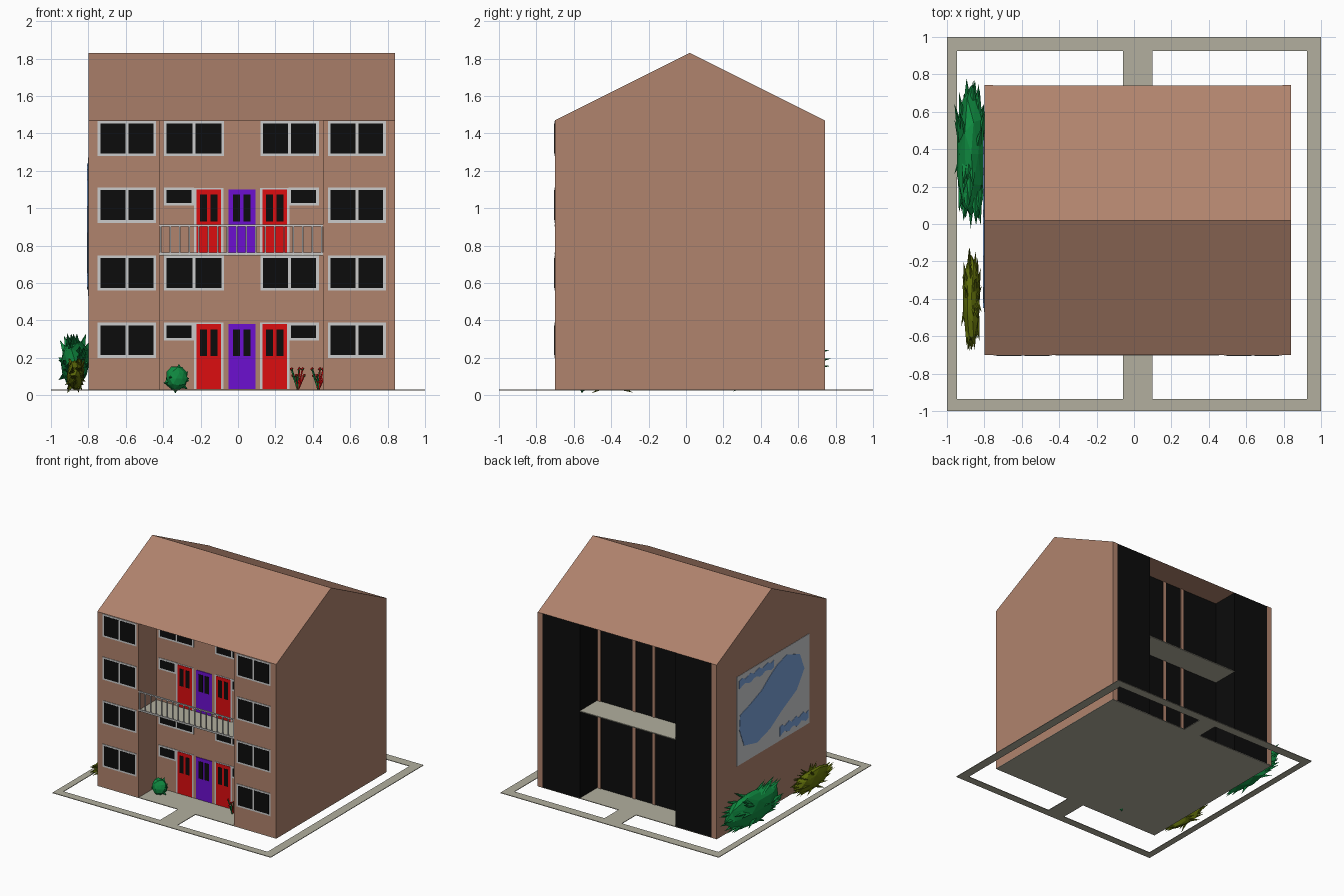
import bpy, bmesh, math, random
from mathutils import Vector, Matrix

if "Cube" in bpy.data.objects:
    bpy.data.objects.remove(bpy.data.objects["Cube"])

def mat(name, r, g, b):
    m = bpy.data.materials.new(name)
    m.diffuse_color = (r, g, b, 1)
    m.use_nodes = True
    m.node_tree.nodes["Principled BSDF"].inputs["Base Color"].default_value = m.diffuse_color
    return m

BRICK = mat("brick brown", .434, .227, .153)
PAVE = mat("paving grey", .445, .429, .342)
RED = mat("door red", .72, .004, .005)
PURPLE = mat("door purple", .15, .005, .63)
FRAME = mat("frame grey", .6, .6, .6)
BLACK = mat("glass black", .0035, .0035, .0035)
GREEN = mat("leaf green", .005, .27, .055)
OLIVE = mat("olive green", .12, .16, .003)
PANEL = mat("mural grey", .62, .63, .65)
BLUE = mat("mural blue", .2, .37, .7)

def finish(name, bm, *mats):
    me = bpy.data.meshes.new(name)
    bm.normal_update()
    bm.to_mesh(me)
    bm.free()
    for m in mats:
        me.materials.append(m)
    ob = bpy.data.objects.new(name, me)
    bpy.context.collection.objects.link(ob)
    return ob

def add_box(bm, x0, x1, y0, y1, z0, z1, mi=0):
    m = Matrix.Translation(((x0+x1)/2, (y0+y1)/2, (z0+z1)/2)) @ Matrix.Diagonal((x1-x0, y1-y0, z1-z0, 1))
    vs = bmesh.ops.create_cube(bm, size=1, matrix=m)["verts"]
    for f in {f for v in vs for f in v.link_faces}:
        f.material_index = mi

def boxes(name, mats, *dims):
    bm = bmesh.new()
    for d in dims:
        add_box(bm, *d)
    return finish(name, bm, *mats)

def prism(bm, pts, direction):
    """Extrude a closed outline along a direction."""
    f = bm.faces.new([bm.verts.new(p) for p in pts])
    r = bmesh.ops.extrude_face_region(bm, geom=[f])
    bmesh.ops.translate(bm, vec=direction, verts=[g for g in r["geom"] if isinstance(g, bmesh.types.BMVert)])
    bmesh.ops.recalc_face_normals(bm, faces=bm.faces)

X0, X1, Y0, Y1 = -.8, .84, -.7, .74
RX0, RX1, FY, BY = -.42, .455, -.47, .51      # recesses, front and back
G, EAVE, RIDGE = .03, 1.47, 1.83

# main block with front and back recesses; the rear faces are dark
bm = bmesh.new()
prism(bm, [(x, y, G) for x, y in [
    (X0, Y0), (RX0, Y0), (RX0, FY), (RX1, FY), (RX1, Y0), (X1, Y0),
    (X1, Y1), (RX1, Y1), (RX1, BY), (RX0, BY), (RX0, Y1), (X0, Y1)]], (0, 0, EAVE-G))
bm.normal_update()
for f in bm.faces:
    c = f.calc_center_median()
    if c.y > .4 and X0 + .1 < c.x < X1 - .1 and abs(f.normal.z) < .5:
        f.material_index = 1
finish("apartment_block", bm, BRICK, BLACK)

# gable roof
bm = bmesh.new()
prism(bm, [(X0, Y0, EAVE), (X0, Y1, EAVE), (X0, .02, RIDGE)], (X1-X0, 0, 0))
finish("gable_roof", bm, BRICK)

# brick wall ends showing on the rear
boxes("rear_wall_ends", [BRICK],
      (X0, X0+.045, Y1-.01, Y1+.002, G, EAVE), (X1-.045, X1, Y1-.01, Y1+.002, G, EAVE),
      *[(x-.013, x+.013, BY-.01, BY+.006, G, EAVE) for x in (.435, .115, -.065)])

# paving: ground slab, perimeter path and entrance paths
T0, T1 = G-.004, G+.001
boxes("paving", [PAVE],
      (X0, X1, Y0, Y1, T0, T1),
      (-1, 1, -1, -.935, T0, T1), (-1, 1, .925, 1, T0, T1),
      (-1, -.945, -.935, .925, T0, T1), (.925, 1, -.935, .925, T0, T1),
      (-.06, .1, -.935, Y0, T0, T1), (-.06, .1, Y1, .925, T0, T1))

# balcony slabs
boxes("balcony_floors", [PAVE],
      (RX0, RX1, Y0, FY, .747, .754), (RX0, RX1, BY, Y1, .747, .754))

# balcony railing
N = 17
rail = [(RX0, RX1, -.702, -.692, z-.005, z+.005) for z in (.757, .908)]
for i in range(N+1):
    x = RX0 + .006 + (RX1-RX0-.012)*i/N
    rail.append((x-.004, x+.004, -.701, -.693, .75, .91))
boxes("balcony_railing", [FRAME], *rail)

# windows: frame plate with inset panes
def window(name, x0, x1, z0, z1, y, panes):
    parts = [(x0, x1, y-.004, y+.002, z0, z1, 0)]
    w = (x1-x0-.012)/panes
    for i in range(panes):
        a = x0+.006+w*i
        parts.append((a+.008, a+w-.008, y-.006, y, z0+.014, z1-.014, 1))
    boxes(name, [FRAME, BLACK], *parts)

for fl, (z0, z1) in enumerate([(.2, .388), (.56, .748), (.922, 1.11), (1.278, 1.466)]):
    for side, (a, b) in {"left": (-.75, -.438), "right": (.48, .79)}.items():
        window(f"{side}_wing_window_{fl+1}", a, b, z0, z1, Y0, 2)
    for side, (a, b, sa, sb) in {"left": (-.395, -.075, -.395, -.235), "right": (.12, .432, .27, .432)}.items():
        if fl % 2:
            window(f"{side}_recess_window_{fl+1}", a, b, z0, z1, FY, 2)
        else:
            window(f"{side}_small_window_{fl+1}", sa, sb, z1-.095, z1, FY, 1)

# doors with twin glass panes
def door(name, x0, x1, z0, z1, m, framed):
    y, c = FY, (x0+x1)/2
    parts = [(x0, x1, y-.006, y, z0, z1, 0)]
    if framed:
        parts.append((x0-.012, x1+.012, y-.003, y, z0, z1+.008, 1))
    for s in (-1, 1):
        parts.append((c+s*.028-.019, c+s*.028+.019, y-.008, y, z1-.17, z1-.028, 2))
    boxes(name, [m, FRAME, BLACK], *parts)

for fl, (z0, z1) in {"ground": (.034, .38), "upper": (.754, 1.1)}.items():
    door(f"{fl}_left_door", -.223, -.09, z0, z1, RED, True)
    door(f"{fl}_right_door", .13, .263, z0, z1, RED, True)
    door(f"{fl}_stair_door", -.052, .093, z0, z1, PURPLE, False)

# mural on the left wall: panel, large diagonal shape and two ragged bands
boxes("mural_panel", [PANEL], (X0-.003, X0, -.47, .48, .53, 1.27))
def mural_shape(name, yz):
    bm = bmesh.new()
    prism(bm, [(X0-.006, y, z) for y, z in yz], (.004, 0, 0))
    finish(name, bm, BLUE)

mural_shape("mural_diagonal", [
    (.44, .94), (.31, .98), (.155, 1.04), (.06, 1.11), (-.04, 1.17), (-.17, 1.21), (-.34, 1.15),
    (-.40, 1.01), (-.30, .87), (-.10, .77), (.05, .68), (.22, .63), (.39, .67), (.45, .82)])
def band(name, ya, yb, zc, h):
    n = 12
    ys = [ya+(yb-ya)*i/n for i in range(n+1)]
    top = [(y, zc+h*(.7+.3*math.sin(i*2.1))) for i, y in enumerate(ys)]
    low = [(y, zc-h*(.7+.3*math.cos(i*1.7))) for i, y in enumerate(ys)]
    mural_shape(name, top+low[::-1])
band("mural_upper_band", .45, 0, 1.2, .04)
band("mural_lower_band", -.08, -.45, .61, .045)

# shrubs: faceted core with pointed leaves, kept within their bounds
def shrub(name, lo, hi, m, seed, leaves=45, axis=(0, 1, 0)):
    rnd = random.Random(seed)
    lo, hi = Vector(lo), Vector(hi)
    c, r = (lo+hi)/2, (hi-lo)/2
    bm = bmesh.new()
    bmesh.ops.create_icosphere(bm, subdivisions=2, radius=1)
    for v in bm.verts:
        k = rnd.uniform(.78, .92)
        v.co = Vector([c[i]+v.co[i]*r[i]*k for i in range(3)])
    for _ in range(leaves):
        d = Vector([rnd.gauss(0, 1) for _ in range(3)]).normalized()
        off = Vector([d[i]*r[i] for i in range(3)])
        way = (off.normalized() + Vector(axis)*(.9 if d.y > 0 else -.9) + Vector((0, 0, .25))).normalized()
        length = max(r)*rnd.uniform(.35, .5)
        M = Matrix.Translation(c+off*.72+way*length*.25) @ way.to_track_quat('Z', 'Y').to_matrix().to_4x4()
        bmesh.ops.create_cone(bm, cap_ends=True, segments=4, radius1=min(r)*.3, radius2=0, depth=length, matrix=M)
    for v in bm.verts:
        for i in range(3):
            v.co[i] = min(max(v.co[i], lo[i]), hi[i])
    finish(name, bm, m)

shrub("large_side_shrub", (-.96, -.03, .02), (-.78, .78, .33), GREEN, 3)
shrub("small_side_shrub", (-.925, -.68, .01), (-.815, -.13, .2), OLIVE, 8)
shrub("front_shrub", (-.4, -.62, .01), (-.26, -.49, .17), GREEN, 5, 14, (-.3, 0, .3))

# flowers: leaning green stems with red heads
bm = bmesh.new()
for cx in (.32, .43):
    for i in range(6):
        a = i*math.tau/6 + .3
        base = Vector((cx, -.53, G))
        tip = base + Vector((.035*math.cos(a), .03*math.sin(a), .075+.035*(i % 2)))
        way = tip-base
        q = way.to_track_quat('Z', 'Y').to_matrix().to_4x4()
        bmesh.ops.create_cone(bm, cap_ends=True, segments=4, radius1=.006, radius2=.005,
                              depth=way.length, matrix=Matrix.Translation((base+tip)/2) @ q)
        n = len(bm.faces)
        bmesh.ops.create_icosphere(bm, subdivisions=1, radius=.01, matrix=Matrix.Translation(tip))
        bm.faces.ensure_lookup_table()
        for f in bm.faces[n:]:
            f.material_index = 1
finish("flowers", bm, GREEN, RED)
